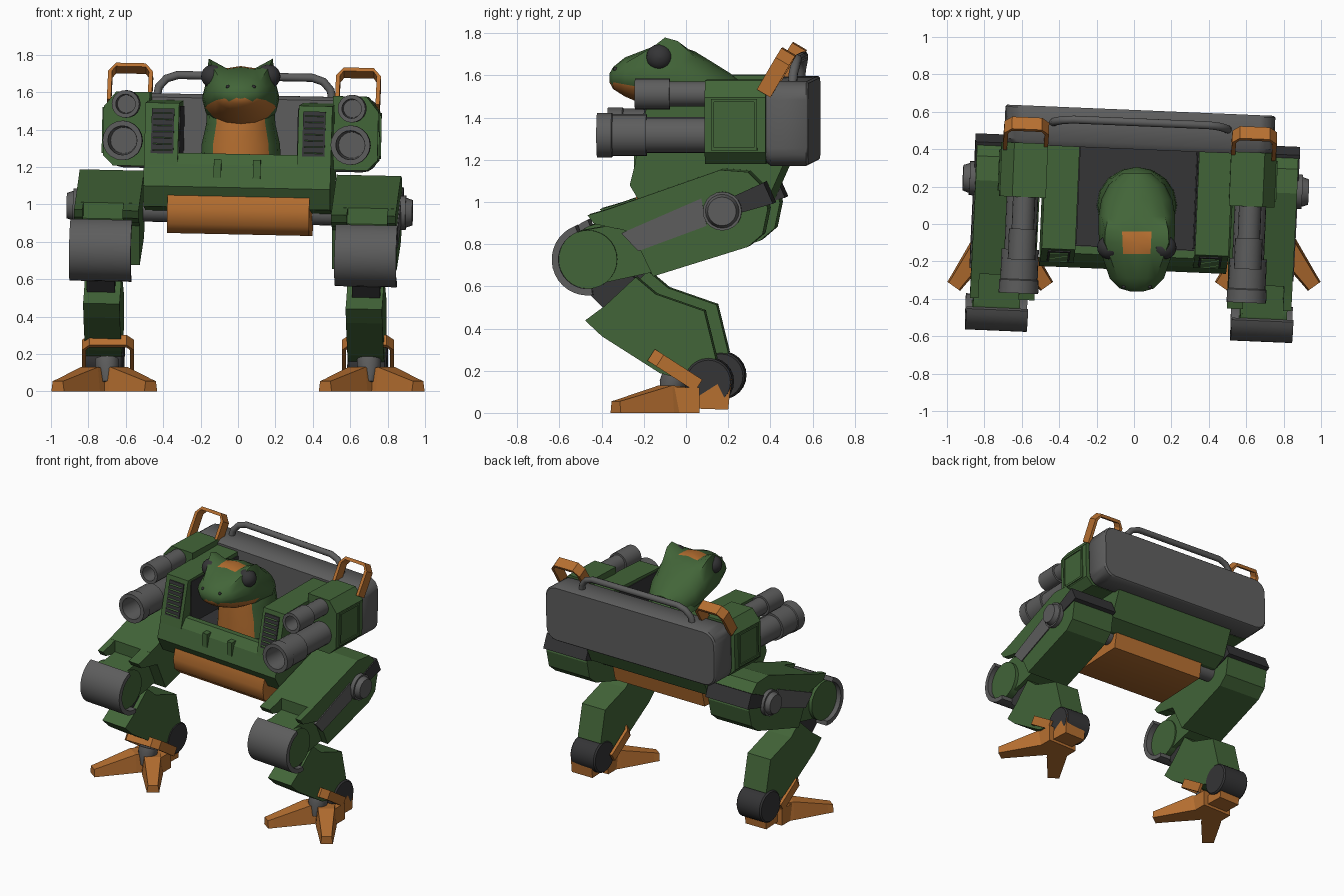
import bpy, bmesh
from math import cos, sin, pi, radians
from mathutils import Vector as V, Matrix

old = bpy.data.objects.get("Cube")
if old:
    bpy.data.objects.remove(old)


def material(name, rgb):
    m = bpy.data.materials.new(name)
    m.use_nodes = True
    m.diffuse_color = (*rgb, 1)
    m.node_tree.nodes["Principled BSDF"].inputs["Base Color"].default_value = (*rgb, 1)
    return m


GREEN = material("green", (0.055, 0.13, 0.04))
ORANGE = material("orange", (0.47, 0.16, 0.03))
GREY = material("grey", (0.11, 0.11, 0.11))
DARK = material("dark_grey", (0.035, 0.035, 0.037))

# The walker leans a little: everything above the planted feet shares this pose
POSE = (Matrix.Translation((-0.02, 0, 0)) @ Matrix.Rotation(radians(-2.4), 4, 'Z')
        @ Matrix.Rotation(radians(1.2), 4, 'Y'))
REST = Matrix.Identity(4)
SHIFT = V((0, 0.03, 0.015))


def loft(name, rings, mat, pose=POSE, smooth=False, accent=None, rule=None):
    """Skin equal-length rings; faces that meet the rule take the accent colour."""
    bm = bmesh.new()
    vs = [[bm.verts.new(p) for p in r] for r in rings]
    n = len(vs[0])
    for a, b in zip(vs, vs[1:]):
        for i in range(n):
            j = (i + 1) % n
            bm.faces.new((a[i], a[j], b[j], b[i]))
    bm.faces.new(vs[0])
    bm.faces.new(vs[-1])
    bmesh.ops.recalc_face_normals(bm, faces=bm.faces)
    if rule:
        for f in bm.faces:
            f.material_index = int(rule(f.calc_center_median(), f.normal))
    me = bpy.data.meshes.new(name)
    bm.to_mesh(me)
    bm.free()
    me.materials.append(mat)
    if accent:
        me.materials.append(accent)
    ob = bpy.data.objects.new(name, me)
    bpy.context.collection.objects.link(ob)
    ob.matrix_world = pose
    if smooth:
        bpy.ops.object.select_all(action='DESELECT')
        ob.select_set(True)
        bpy.context.view_layer.objects.active = ob
        bpy.ops.object.shade_smooth_by_angle(angle=radians(40))
    return ob


def side_prism(name, pts, x0, x1, mat, off=V(), pose=POSE, smooth=False):
    """Extrude a (y, z) profile along x."""
    return loft(name, [[V((x, y, z)) + off for y, z in pts] for x in (x0, x1)], mat, pose, smooth)


def box(name, xs, ys, zs, mat, pose=POSE):
    pts = [(ys[0], zs[0]), (ys[1], zs[0]), (ys[1], zs[1]), (ys[0], zs[1])]
    return side_prism(name, pts, *xs, mat, pose=pose)


def lathe(name, origin, axis, profile, mat, seg=20, pose=POSE):
    """Revolve (distance, radius) pairs around an axis."""
    q = V(axis).normalized().to_track_quat('Z', 'Y')
    rings = [[V(origin) + q @ V((r * cos(2 * pi * i / seg), r * sin(2 * pi * i / seg), t))
              for i in range(seg)] for t, r in profile]
    return loft(name, rings, mat, pose, smooth=True)


def ball(name, c, r, mat, pose=REST):
    prof = [(-r * cos(a * pi / 10), max(r * sin(a * pi / 10), r * 0.02)) for a in range(11)]
    return lathe(name, c, (1, 0, 0), prof, mat, 16, pose)


def strap(name, x, w, base, top, depth, pose):
    """U-shaped strap rising from base to top, both (y, z)."""
    b, t = V((0, *base)), V((0, *top))
    h, up = (t - b).length, (t - b).normalized()
    nrm = up.cross(V((1, 0, 0))) * depth / 2

    def arch(k):
        return [(-w + k, 0), (-w + k, h - 0.05), (-w + 0.04, h - k), (w - 0.04, h - k),
                (w - k, h - 0.05), (w - k, 0)]
    pts = arch(0) + arch(0.022)[::-1]
    rings = [[V((x + u, 0, 0)) + b + up * v + nrm * d for u, v in pts] for d in (-1, 1)]
    return loft(name, rings, ORANGE, pose)


def rounded(hx, z0, z1, r):
    out = []
    for k, (x, z) in enumerate([(hx - r, z1 - r), (r - hx, z1 - r), (r - hx, z0 + r), (hx - r, z0 + r)]):
        out += [(x + r * cos((k + i / 4) * pi / 2), z + r * sin((k + i / 4) * pi / 2)) for i in range(5)]
    return out


# Hull, belly, cockpit floor and back panel
side_prism("hull", [(-0.17, 1.27), (-0.215, 1.21), (-0.245, 1.09), (-0.18, 0.98), (0.3, 0.95), (0.4, 1.0),
                    (0.49, 1.2), (-0.13, 1.2), (-0.13, 1.27)], -0.5, 0.5, GREEN)
side_prism("belly", [(-0.17, 1.08), (-0.215, 1.05), (-0.235, 0.97), (-0.22, 0.89), (-0.16, 0.84), (0.28, 0.84),
                     (0.31, 0.98), (0.2, 1.05)], -0.37, 0.39, ORANGE, smooth=True)
box("cockpit_floor", (-0.32, 0.32), (-0.13, 0.41), (1.198, 1.206), DARK)
panel = [(0.4, 0.02), (0.43, 0), (0.6, 0), (0.61, 0.008)]
loft("back_panel", [[V((x, y, z)) for x, z in rounded(0.72 - k, 1.185 + k, 1.585 - k, 0.085)] for y, k in panel],
     GREY, smooth=True)
box("cockpit_lip", (-0.32, 0.32), (-0.13, -0.125), (1.206, 1.265), DARK)

# Roll bar
bar = bpy.data.curves.new("roll_bar", 'CURVE')
bar.dimensions = '3D'
bar.bevel_depth = 0.022
bar.bevel_resolution = 3
path = [(0.47, 0.525, 1.56), (0.46, 0.53, 1.62), (0.42, 0.54, 1.665), (0.36, 0.545, 1.685)]
path += [(-x, y, z) for x, y, z in path[::-1]]
line = bar.splines.new('POLY')
line.points.add(len(path) - 1)
for p, c in zip(line.points, path):
    p.co = (*c, 1)
bar.materials.append(GREY)
bar_ob = bpy.data.objects.new("roll_bar", bar)
bpy.context.collection.objects.link(bar_ob)
bar_ob.matrix_world = POSE

for s, side in ((1, "left_"), (-1, "right_")):
    # Cockpit walls with slatted vents
    side_prism(side + "cockpit_wall", [(-0.22, 1.2), (-0.15, 1.535), (0.41, 1.55), (0.41, 1.2)], s * 0.32, s * 0.5, GREEN)
    box(side + "wall_lining", (s * 0.314, s * 0.32), (-0.12, 0.4), (1.2, 1.52), DARK)
    side_prism(side + "vent", [(-0.213, 1.265), (-0.165, 1.505), (-0.158, 1.505), (-0.2, 1.265)], s * 0.345, s * 0.465, DARK)
    for i in range(7):
        z = 1.28 + i * 0.033
        y = -0.212 + (z - 1.27) * 0.204
        side_prism(side + "vent_slat", [(y - 0.01, z), (y + 0.01, z + 0.01), (y + 0.01, z)], s * 0.355, s * 0.455, GREEN)
    box(side + "chest_latch", (s * 0.085, s * 0.125), (-0.24, -0.18), (1.14, 1.24), GREEN)

    # Weapon pods
    pod = [(0.49, 1.195), (0.68, 1.195), (0.735, 1.25), (0.735, 1.51), (0.67, 1.59), (0.49, 1.59)]
    loft(side + "pod", [[V((s * x, y, z)) for x, z in pod] for y in (0.12, 0.41)], GREEN)
    for ys, zs in (((0.15, 0.165), (1.26, 1.5)), ((0.355, 0.37), (1.26, 1.5)),
                   ((0.15, 0.37), (1.26, 1.275)), ((0.15, 0.37), (1.49, 1.505))):
        box(side + "pod_frame", (s * 0.73, s * 0.743), ys, zs, GREEN)
    lathe(side + "large_gun", (s * 0.61, 0.13, 1.33), (0, -1, 0),
          [(0, 0.085), (0.29, 0.085), (0.29, 0.1), (0.45, 0.1), (0.455, 0.106), (0.525, 0.106),
           (0.525, 0.078), (0.36, 0.07)], GREY)
    lathe(side + "small_gun", (s * 0.605, 0.13, 1.525), (0, -1, 0),
          [(0, 0.06), (0.18, 0.06), (0.18, 0.074), (0.345, 0.074), (0.345, 0.052), (0.24, 0.048)], GREY)
    strap(side + "grab_handle", s * 0.61, 0.12, (0.4, 1.53), (0.515, 1.725), 0.075, POSE)

    # Thigh with forked front, hip axle and inlaid stripe
    side_prism(side + "thigh", [(-0.33, 0.98), (0.17, 1.155), (0.3, 1.145), (0.365, 1.08), (0.395, 0.97),
                                (0.37, 0.85), (0.3, 0.79), (-0.15, 0.65), (-0.25, 0.86), (-0.33, 0.88)],
               s * 0.515, s * 0.86, GREEN, SHIFT)
    for x0, x1 in ((0.515, 0.6), (0.815, 0.86)):
        side_prism(side + "thigh_fork", [(-0.46, 0.94), (-0.38, 0.963), (-0.32, 0.983), (-0.32, 0.875), (-0.43, 0.9)],
                   s * x0, s * x1, GREEN, SHIFT)
    side_prism(side + "thigh_stripe", [(-0.3, 0.855), (-0.22, 0.77), (0.105, 0.89), (0.08, 1.02)],
               s * 0.85, s * 0.867, GREY, SHIFT)
    side_prism(side + "hip_band", [(0.26, 0.95), (0.21, 1.02), (0.375, 1.095), (0.42, 0.995)],
               s * 0.508, s * 0.868, DARK, SHIFT)
    lathe(side + "hip_axle", (s * 0.3, 0.21, 0.96), (s, 0, 0), [(0, 0.062), (0.3, 0.062)], GREY)
    lathe(side + "hip_pin", (s * 0.84, 0.21, 0.975), (s, 0, 0), [(0, 0.092), (0.05, 0.092), (0.05, 0.08), (0.085, 0.068)], GREY)

    # Knee: green drum in a wider grey front shell, with narrow links
    knee = V((0, -0.46, 0.73)) + SHIFT
    lathe(side + "knee_drum", knee + V((s * 0.59, 0, 0)), (s, 0, 0), [(0, 0.139), (0.25, 0.139)], GREEN, 28)
    arc = [radians(110 + 10.5 * i) for i in range(17)]
    shell = [(0.17 * cos(a), 0.17 * sin(a)) for a in arc] + [(0.138 * cos(a), 0.138 * sin(a)) for a in arc[::-1]]
    side_prism(side + "knee_shell", shell, s * 0.545, s * 0.875, GREY, knee, smooth=True)
    side_prism(side + "knee_link", [(-0.5, 0.865), (-0.3, 0.9), (-0.15, 0.8), (-0.15, 0.67), (-0.38, 0.62)],
               s * 0.6, s * 0.815, GREEN, SHIFT)
    side_prism(side + "knee_strut", [(-0.49, 0.6), (-0.36, 0.47), (-0.2, 0.6), (-0.34, 0.74)],
               s * 0.635, s * 0.785, DARK, SHIFT)

    # Shin and ankle
    side_prism(side + "shin", [(-0.475, 0.44), (-0.395, 0.365), (-0.12, 0.19), (0.03, 0.15), (0.13, 0.2), (0.145, 0.26),
                               (0.09, 0.485), (-0.14, 0.565), (-0.235, 0.645), (-0.38, 0.51)],
               s * 0.605, s * 0.8, GREEN, SHIFT)
    lathe(side + "ankle_drum", (s * 0.6, 0.14, 0.162), (s, 0, 0), [(0, 0.105), (0.01, 0.114), (0.2, 0.114), (0.21, 0.105)], DARK, 24)

    # Foot: two splayed toes, sole block, heel and strap
    fx = s * 0.715
    for t, toe in ((1, "outer_toe"), (-1, "inner_toe")):
        d = V((s * t * 0.58, -0.81, 0)).normalized()
        w = V((-d.y, d.x, 0))
        rings = []
        for k, hw, h in ((0, 0.075, 0.12), (0.12, 0.07, 0.13), (0.37, 0.045, 0.065), (0.41, 0.042, 0.055)):
            c = V((fx + s * t * 0.01, 0, 0)) + d * k
            rings.append([c - w * hw, c + w * hw, c + w * hw * 0.8 + V((0, 0, h)), c - w * hw * 0.8 + V((0, 0, h))])
        loft(side + toe, rings, ORANGE, REST)
    box(side + "sole", (fx - 0.12, fx + 0.12), (-0.06, 0.065), (0, 0.12), ORANGE, REST)
    side_prism(side + "heel", [(0.06, 0.02), (0.2, 0.015), (0.215, 0.16), (0.17, 0.15), (0.06, 0.08)],
               fx - 0.085, fx + 0.085, ORANGE, pose=REST)
    strap(side + "foot_strap", s * 0.695, 0.14, (0.06, 0.13), (-0.165, 0.275), 0.065, REST)
    lathe(side + "foot_pivot", (s * 0.7, -0.05, 0.17), (0, -0.35, -1), [(0, 0.065), (0.04, 0.065), (0.13, 0.03)], GREY, 12, REST)

# Frog pilot: head sections are (y, half width, bottom, top, brow ridge)
CX = 0.015
ang = [2 * pi * i / 16 for i in range(16)]
sections = [(-0.362, 0.03, 1.565, 1.61, 0), (-0.345, 0.09, 1.535, 1.64, 0), (-0.29, 0.145, 1.5, 1.685, 0),
            (-0.16, 0.19, 1.445, 1.735, 0.04), (-0.1, 0.2, 1.43, 1.74, 0.085), (-0.04, 0.205, 1.42, 1.74, 0.07),
            (0.04, 0.205, 1.4, 1.715, 0.02), (0.13, 0.19, 1.38, 1.66, 0), (0.21, 0.15, 1.38, 1.61, 0),
            (0.27, 0.08, 1.42, 1.56, 0)]
head = []
for y, w, b, t, brow in sections:
    ring = [V((CX + w * cos(a), y, (b + t) / 2 + (t - b) / 2 * sin(a))) for a in ang]
    for i, out in ((2, 1), (6, -1)):
        ring[i] += V((out * brow * 0.35, 0, brow))
    head.append(ring)
loft("pilot_head", head, GREEN, REST, True, accent=ORANGE,
     rule=lambda c, n: (n.z < -0.35 and c.y < 0) or (abs(c.x - CX) < 0.05 and n.z > 0.7 and -0.16 < c.y < -0.04))
trunk = [(1.19, 0.1, 0.215, 0.205), (1.32, 0.1, 0.21, 0.205), (1.43, 0.1, 0.185, 0.205), (1.52, 0.09, 0.18, 0.19),
         (1.6, 0.08, 0.14, 0.13)]
loft("pilot_body", [[V((CX + rx * cos(a), cy + ry * sin(a), z)) for a in ang] for z, cy, rx, ry in trunk],
     GREEN, REST, True, accent=ORANGE, rule=lambda c, n: n.y < -0.5 and abs(c.x - CX) < 0.145)
for s, side in ((1, "left_"), (-1, "right_")):
    ball(side + "eye", (CX + s * 0.148, -0.125, 1.685), 0.064, DARK)
    ball(side + "nostril", (CX + s * 0.07, -0.335, 1.63), 0.01, DARK)
